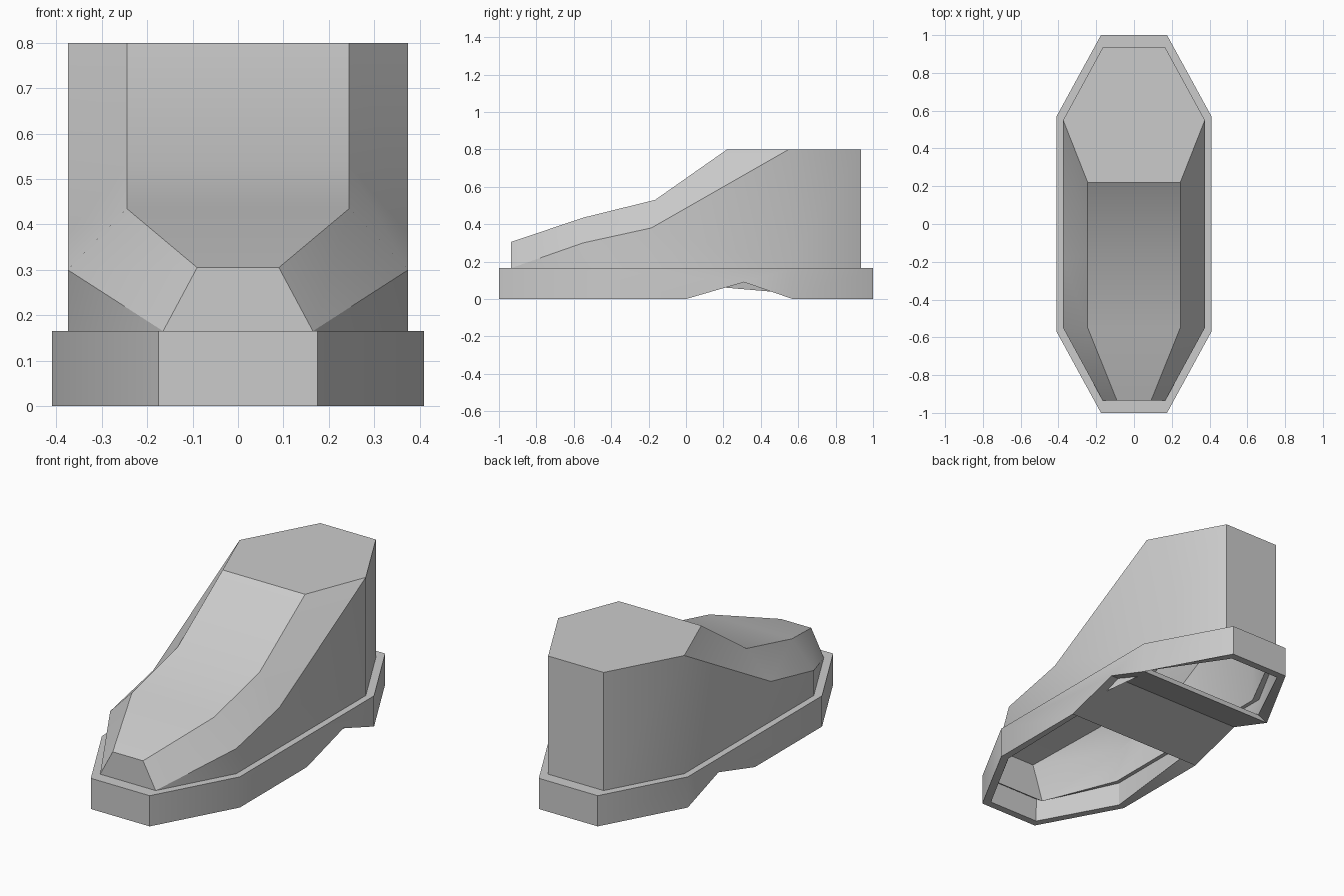
import bpy, bmesh, math

if "Cube" in bpy.data.objects:
    bpy.data.objects.remove(bpy.data.objects["Cube"])

# Plan outlines (right half, toe to heel): sole and foot of the upper
SOLE = [(0.175, -1.0), (0.41, -0.57), (0.41, 0.57), (0.175, 1.0)]
BASE = [(0.165, -0.935), (0.375, -0.55), (0.375, 0.55), (0.165, 0.935)]
RIM = 0.165

bm = bmesh.new()
cache = {}


def vert(p):
    key = tuple(round(c, 4) for c in p)
    if key not in cache:
        cache[key] = bm.verts.new(key)
    return cache[key]


def flip(p):
    return (-p[0], p[1], p[2])


def pair(*pts):
    """Same face on both sides of the shoe."""
    bm.faces.new([vert(p) for p in pts])
    bm.faces.new([vert(flip(p)) for p in reversed(pts)])


def across(*pts):
    """One face spanning the centre line."""
    bm.faces.new([vert(p) for p in pts] + [vert(flip(p)) for p in reversed(pts)])


floor = [(x, y, 0) for x, y in SOLE]
top = [(x, y, RIM) for x, y in SOLE]
base = [(x, y, RIM) for x, y in BASE]
arch = [(0.41, 0, 0), (0.41, 0.31, 0.09), floor[2]]

# Sole walls with the arch notch, arch underside and top ledge
for i in (0, 2):
    pair(floor[i], floor[i + 1], top[i + 1], top[i])
pair(floor[1], *arch, top[2], top[1])
for a, b in zip(arch, arch[1:]):
    across(a, b)
for i in range(3):
    pair(top[i], top[i + 1], base[i + 1], base[i])
for i in (0, 3):
    across(floor[i], top[i])
    across(top[i], base[i])

# Upper: instep ridge and side crease lines
ridge = [(0.09, -0.935, 0.305), (0.245, -0.55, 0.435),
         (0.245, -0.165, 0.53), (0.245, 0.22, 0.8)]
crease = [base[0], (0.375, -0.55, 0.30), (0.375, -0.185, 0.38), (0.375, 0.55, 0.8)]
heel = (0.165, 0.935, 0.8)

across(base[0], ridge[0])
for i in range(3):
    across(ridge[i], ridge[i + 1])
    pair(crease[i], crease[i + 1], ridge[i + 1], ridge[i])
pair(base[0], base[1], crease[1])
pair(base[1], base[2], crease[3], crease[2], crease[1])
pair(base[2], base[3], heel, crease[3])
across(base[3], heel)
across(ridge[3], crease[3], heel)

bmesh.ops.recalc_face_normals(bm, faces=bm.faces[:])
mesh = bpy.data.meshes.new("shoe")
bm.to_mesh(mesh)
bm.free()
shoe = bpy.data.objects.new("shoe", mesh)
bpy.context.collection.objects.link(shoe)

# Hollow shell, open under the toe and the heel
shell = shoe.modifiers.new("shell", 'SOLIDIFY')
shell.thickness = 0.04
shell.offset = -1
shell.use_even_offset = True
bpy.context.view_layer.objects.active = shoe
shoe.select_set(True)
bpy.ops.object.modifier_apply(modifier=shell.name)
bpy.ops.object.shade_smooth_by_angle(angle=math.radians(30))
